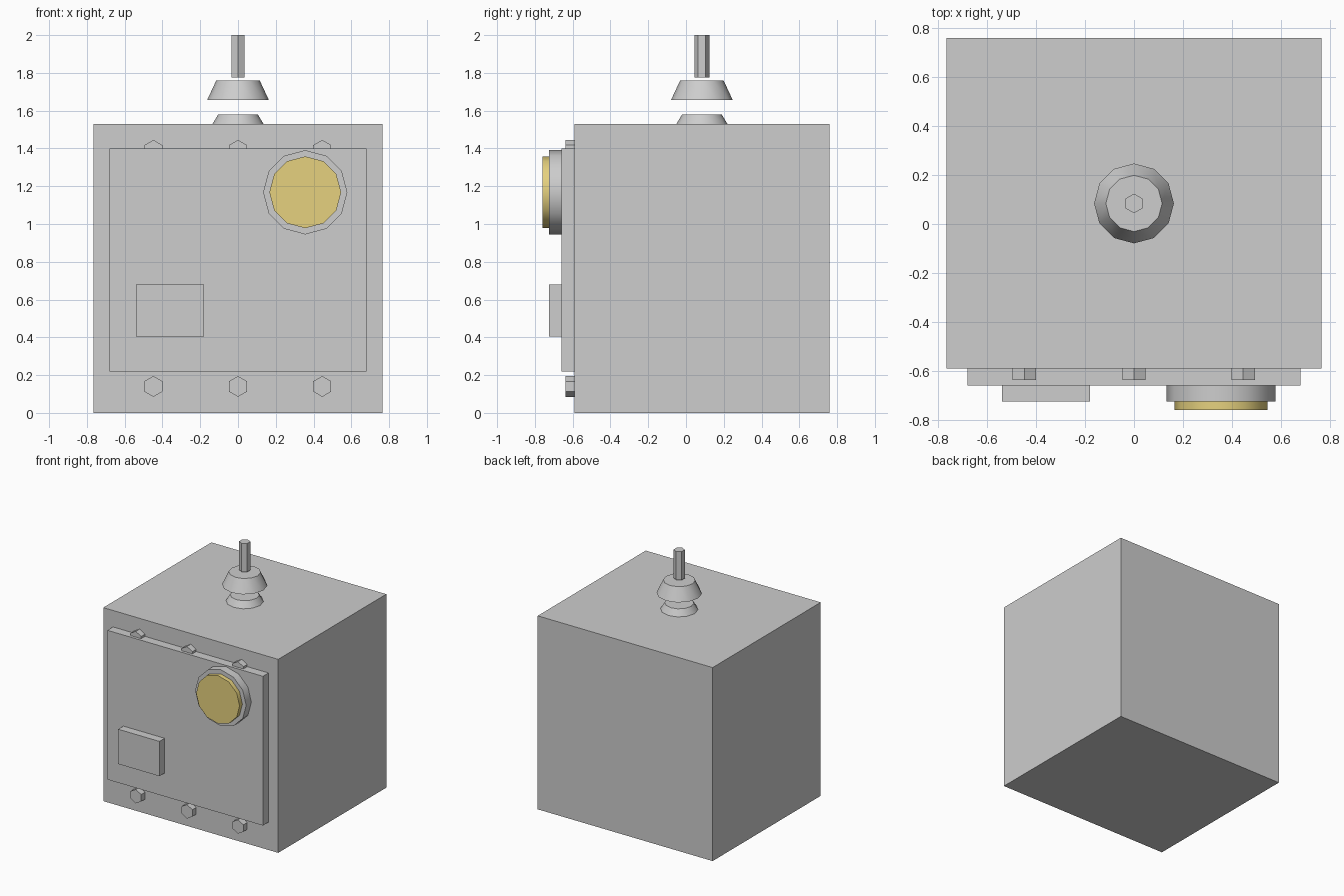
import bpy
import math
from mathutils import Vector

cube = bpy.data.objects.get("Cube")
if cube:
    bpy.data.objects.remove(cube, do_unlink=True)


def material(name, colour):
    mat = bpy.data.materials.new(name)
    mat.use_nodes = True
    mat.diffuse_color = colour
    mat.node_tree.nodes["Principled BSDF"].inputs["Base Color"].default_value = colour
    return mat


GREY = material("light grey metal", (0.61, 0.61, 0.61, 1))
YELLOW = material("yellow lens", (0.79, 0.64, 0.21, 1))


def finish(name, mat):
    obj = bpy.context.object
    obj.name = obj.data.name = name
    obj.data.materials.append(mat)
    return obj


def box(name, low, high):
    low, high = Vector(low), Vector(high)
    bpy.ops.mesh.primitive_cube_add(size=1, location=(low + high) / 2)
    obj = finish(name, GREY)
    obj.scale = high - low
    bpy.ops.object.transform_apply(location=False, rotation=False, scale=True)
    return obj


def upright(name, sides, r_low, r_high, z_low, z_high):
    """Tapered prism on the roof fitting's axis."""
    bpy.ops.mesh.primitive_cone_add(vertices=sides, radius1=r_low, radius2=r_high,
                                    depth=z_high - z_low,
                                    location=(0, 0.084, (z_low + z_high) / 2))
    bpy.ops.object.shade_smooth_by_angle(angle=math.radians(35))
    return finish(name, GREY)


def facing(name, sides, radius, x, z, y_front, y_back, mat=GREY):
    """Prism whose axis points out of the front, with a corner at the top."""
    bpy.ops.mesh.primitive_cylinder_add(vertices=sides, radius=radius, depth=y_back - y_front,
                                        location=(x, (y_front + y_back) / 2, z),
                                        rotation=(math.pi / 2, 0, 0))
    bpy.ops.object.shade_smooth_by_angle(angle=math.radians(35))
    return finish(name, mat)


# Cabinet, door and raised plate
box("cabinet_body", (-0.765, -0.59, 0), (0.765, 0.76, 1.53))
box("front_door", (-0.68, -0.66, 0.22), (0.68, -0.59, 1.40))
box("raised_plate", (-0.54, -0.725, 0.405), (-0.18, -0.66, 0.68))

# Round window
facing("window_bezel", 12, 0.223, 0.356, 1.168, -0.725, -0.66)
facing("window_lens", 12, 0.19, 0.356, 1.168, -0.76, -0.725, YELLOW)

# Hexagonal bolts above and below the door
for row, z in (("lower", 0.14), ("upper", 1.39)):
    for side, x in (("right", -0.448), ("centre", 0), ("left", 0.446)):
        facing(f"{row}_{side}_bolt", 6, 0.055, x, z, -0.638, -0.59)

# Roof insulator skirts and terminal rod
upright("lower_insulator", 12, 0.135, 0.105, 1.53, 1.58)
upright("upper_insulator", 12, 0.163, 0.115, 1.657, 1.76)
upright("terminal_rod", 6, 0.04, 0.04, 1.775, 2.0)
